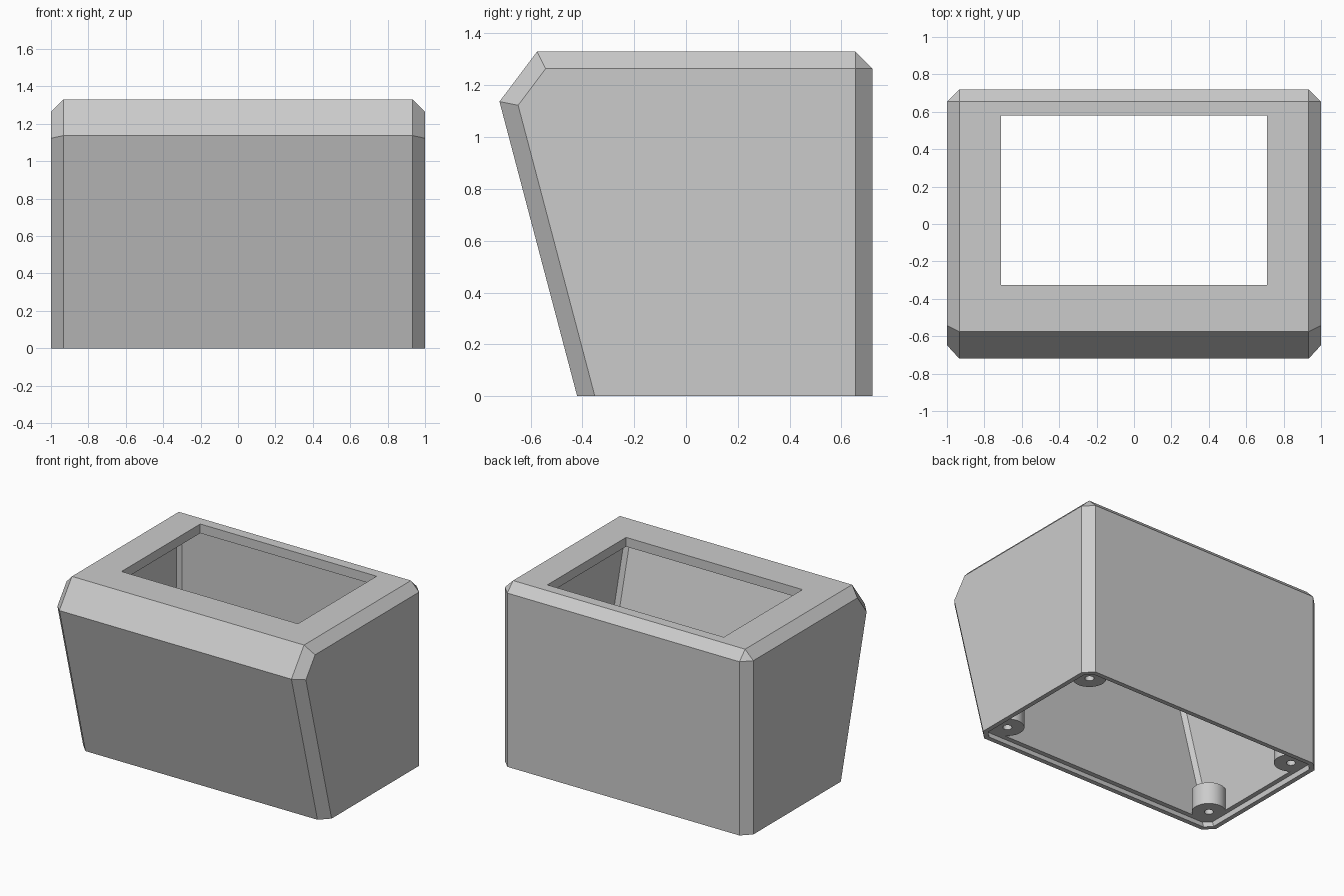
import bpy, bmesh
from mathutils import Vector, Matrix

cube = bpy.data.objects.get("Cube")
if cube:
    bpy.data.objects.remove(cube, do_unlink=True)

WALL, BEVEL, LEDGE = 0.067, 0.066, 0.04

grey = bpy.data.materials.new("plain grey")
grey.use_nodes = True
grey.diffuse_color = (0.6, 0.6, 0.6, 1)
grey.node_tree.nodes["Principled BSDF"].inputs["Base Color"].default_value = (0.6, 0.6, 0.6, 1)

# Side profiles (y, z), clockwise; the lower ends run on below the ground
FRONT = [(-0.341, -0.3), (-0.72, 1.137), (-0.575, 1.33)]
SHARP = FRONT + [(0.72, 1.33), (0.72, -0.3)]
CHAMFERED = FRONT + [(0.72 - BEVEL, 1.33), (0.72, 1.33 - BEVEL), (0.72, -0.3)]


def inset(profile, t):
    """Move every edge of a clockwise profile inward by t."""
    pts = [Vector(p) for p in profile]
    out = []
    for i, p in enumerate(pts):
        a = (p - pts[i - 1]).normalized()
        b = (pts[(i + 1) % len(pts)] - p).normalized()
        na, nb = Vector((a.y, -a.x)), Vector((b.y, -b.x))
        out.append(p + (na + nb) * (t / (1 + na.dot(nb))))
    return out


def make_object(name, bm):
    bmesh.ops.recalc_face_normals(bm, faces=bm.faces[:])
    mesh = bpy.data.meshes.new(name)
    bm.to_mesh(mesh)
    bm.free()
    mesh.materials.append(grey)
    ob = bpy.data.objects.new(name, mesh)
    bpy.context.collection.objects.link(ob)
    return ob


def hull(name, sections, z_min=None, z_max=None):
    """Convex solid through mirrored (x, profile) sections, trimmed in height."""
    bm = bmesh.new()
    for x, profile in sections:
        for side in (-1, 1):
            for y, z in profile:
                bm.verts.new((side * x, y, z))
    bmesh.ops.convex_hull(bm, input=bm.verts[:])
    bmesh.ops.dissolve_limit(bm, angle_limit=0.01, verts=bm.verts[:], edges=bm.edges[:])
    for z, normal in ((z_min, (0, 0, -1)), (z_max, (0, 0, 1))):
        if z is not None:
            bmesh.ops.bisect_plane(bm, geom=bm.verts[:] + bm.edges[:] + bm.faces[:],
                                   plane_co=(0, 0, z), plane_no=normal, clear_outer=True)
            bmesh.ops.holes_fill(bm, edges=[e for e in bm.edges if e.is_boundary])
    return make_object(name, bm)


def cylinder(name, x, y, z0, z1, radius, sides):
    bm = bmesh.new()
    bmesh.ops.create_cone(bm, cap_ends=True, segments=sides, radius1=radius,
                          radius2=radius, depth=z1 - z0,
                          matrix=Matrix.Translation((x, y, (z0 + z1) / 2)))
    return make_object(name, bm)


def combine(target, tool, operation):
    mod = target.modifiers.new(operation, "BOOLEAN")
    mod.operation, mod.solver, mod.object = operation, "EXACT", tool
    bpy.context.view_layer.objects.active = target
    bpy.ops.object.modifier_apply(modifier=mod.name)
    bpy.data.objects.remove(tool, do_unlink=True)


# Bevelled outer body
housing = hull("housing", [(1 - BEVEL, CHAMFERED), (1, inset(SHARP, BEVEL))], z_min=0)

# Hollow interior, with narrower corner bevels
corner = 0.027
cavity = hull("cavity_cutter", [(1 - WALL - corner, inset(CHAMFERED, WALL)),
                                (1 - WALL, inset(CHAMFERED, WALL + corner))])
combine(housing, cavity, "DIFFERENCE")

# Stepped seat for a base plate
rim, step = WALL / 2, 0.046
seat = hull("seat_cutter", [(1 - rim - step, inset(CHAMFERED, rim)),
                            (1 - rim, inset(CHAMFERED, rim + step))], z_max=LEDGE)
combine(housing, seat, "DIFFERENCE")

# Rectangular window in the top
opening = hull("opening_cutter", [(0.71, [(-0.325, 1.2), (-0.325, 1.4), (0.58, 1.4), (0.58, 1.2)])])
combine(housing, opening, "DIFFERENCE")

# Corner screw bosses with blind holes
for x in (-0.865, 0.865):
    for y in (-0.265, 0.575):
        combine(housing, cylinder("screw_boss", x, y, LEDGE, 0.2, 0.112, 32), "UNION")
        combine(housing, cylinder("hole_cutter", x, y, -0.1, 0.17, 0.03, 24), "DIFFERENCE")

# Smooth the round bosses only, keeping the bevels crisp
bpy.ops.object.select_all(action="DESELECT")
housing.select_set(True)
bpy.context.view_layer.objects.active = housing
bpy.ops.object.shade_smooth_by_angle(angle=0.3)
